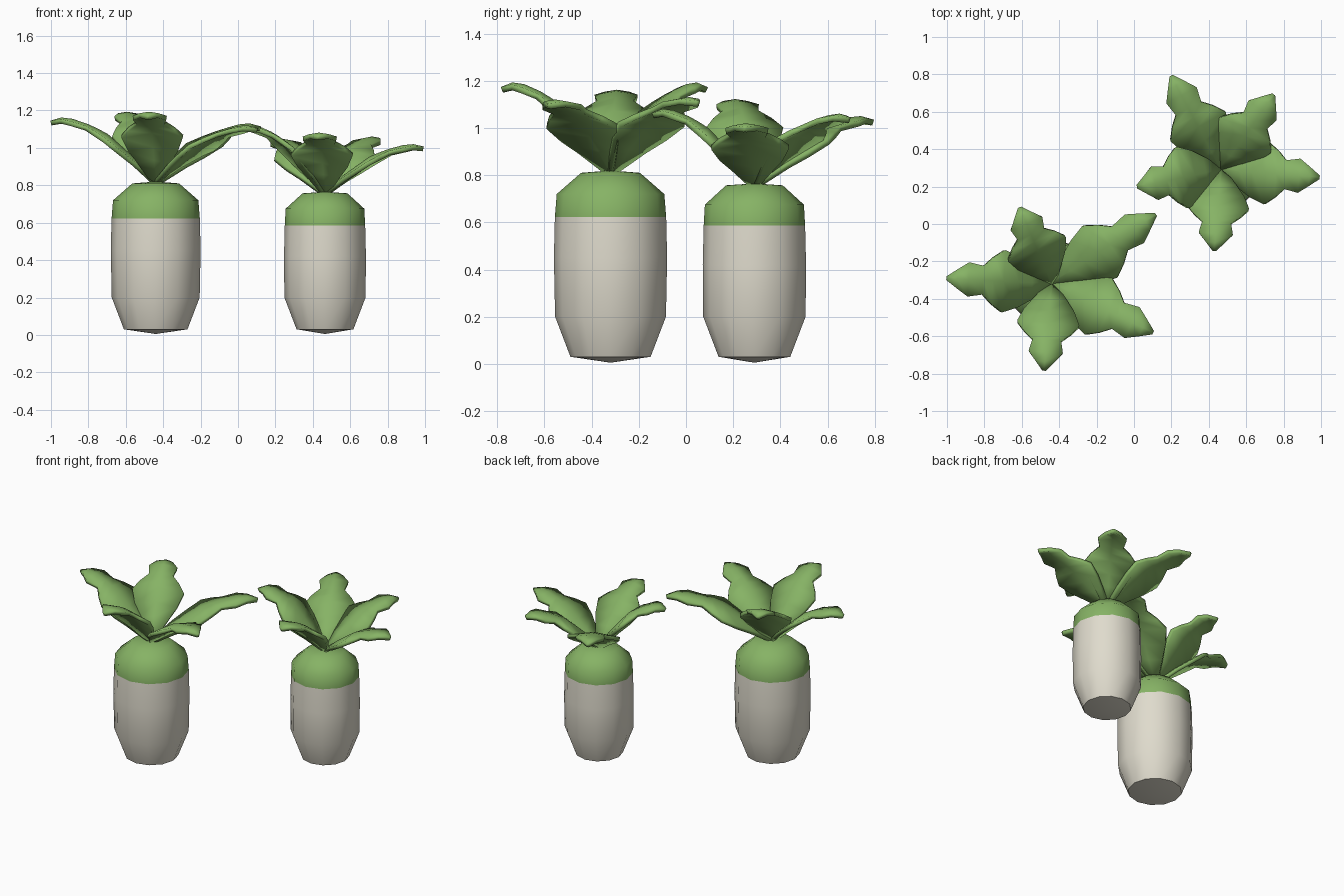
import bpy, bmesh, math
from mathutils import Vector

if "Cube" in bpy.data.objects:
    bpy.data.objects.remove(bpy.data.objects["Cube"])


def material(name, rgb):
    m = bpy.data.materials.new(name)
    m.diffuse_color = (*rgb, 1)
    m.use_nodes = True
    m.node_tree.nodes["Principled BSDF"].inputs["Base Color"].default_value = m.diffuse_color
    return m


GREEN = material("leaf green", (0.24, 0.45, 0.13))
WHITE = material("root white", (0.74, 0.71, 0.61))


def make_object(name, bm, mats, angle):
    mesh = bpy.data.meshes.new(name)
    bmesh.ops.recalc_face_normals(bm, faces=bm.faces[:])
    bm.to_mesh(mesh)
    bm.free()
    for m in mats:
        mesh.materials.append(m)
    ob = bpy.data.objects.new(name, mesh)
    bpy.context.collection.objects.link(ob)
    bpy.ops.object.select_all(action='DESELECT')
    ob.select_set(True)
    bpy.context.view_layer.objects.active = ob
    bpy.ops.object.shade_smooth_by_angle(angle=math.radians(angle))
    return ob


# Root: a lathed profile with a green shoulder above the cut height
def root(name, x, y, profile, cut, sides=12):
    bm = bmesh.new()
    rings = []
    for r, z in profile[1:-1]:
        rings.append([bm.verts.new((x + r * math.cos(2 * math.pi * i / sides),
                                    y + r * math.sin(2 * math.pi * i / sides), z))
                      for i in range(sides)])
    low = bm.verts.new((x, y, profile[0][1]))
    high = bm.verts.new((x, y, profile[-1][1]))
    for i in range(sides):
        j = (i + 1) % sides
        for a, b in zip(rings, rings[1:]):
            bm.faces.new((a[i], a[j], b[j], b[i]))
        bm.faces.new((low, rings[0][j], rings[0][i]))
        bm.faces.new((high, rings[-1][i], rings[-1][j]))
    for f in bm.faces:
        f.material_index = int(f.calc_center_median().z > cut)
    make_object(name, bm, [WHITE, GREEN], 60)


# Leaf outline: distance along, share of the rise, half width
LEAF = [(0, 0, .015), (.2, .36, .09), (.33, .56, .135), (.47, .77, .165),
        (.57, .86, .125), (.66, .93, .075), (.8, 1.01, .09), (.9, 1.03, .05), (1, .98, .008)]


# Leaf: a lobed, arching blade from the crown to its tip
def leaf(name, base, tip):
    base, tip = Vector(base), Vector(tip)
    reach = Vector((tip.x - base.x, tip.y - base.y, 0))
    side = Vector((-reach.y, reach.x, 0)).normalized()
    bm = bmesh.new()
    rows = []
    for t, h, w in LEAF:
        mid = base + reach * t + Vector((0, 0, (tip.z - base.z) * h))
        droop = Vector((0, 0, -0.16 * w))
        rows.append([bm.verts.new(mid + side * w + droop), bm.verts.new(mid),
                     bm.verts.new(mid - side * w + droop)])
    for a, b in zip(rows, rows[1:]):
        for k in (0, 1):
            bm.faces.new((a[k], a[k + 1], b[k + 1], b[k]))
    ob = make_object(name, bm, [GREEN], 50)
    mod = ob.modifiers.new("thickness", 'SOLIDIFY')
    mod.thickness = 0.025
    mod.offset = 0


# Large and small vegetable: root profile, then five leaf tips each
root("large_root", -.44, -.32,
     [(0, .005), (.17, .03), (.235, .2), (.24, .45), (.236, .622), (.228, .72),
      (.125, .81), (0, .82)], .622)
root("small_root", .465, .29,
     [(0, .005), (.152, .03), (.217, .2), (.219, .42), (.215, .586), (.21, .675),
      (.12, .757), (0, .765)], .586)

LARGE = [(-1.0, -.29, 1.14), (-.61, .085, 1.17), (.115, .05, 1.11),
         (.10, -.58, 1.10), (-.48, -.78, 1.17)]
SMALL = [(.20, .79, 1.03), (.745, .69, 1.04), (.99, .25, 1.0),
         (.43, -.14, 1.06), (.02, .20, 1.10)]
for label, base, tips in (("large", (-.44, -.32, .81), LARGE),
                          ("small", (.465, .29, .755), SMALL)):
    for n, tip in enumerate(tips, 1):
        leaf(f"{label}_leaf_{n}", base, tip)
